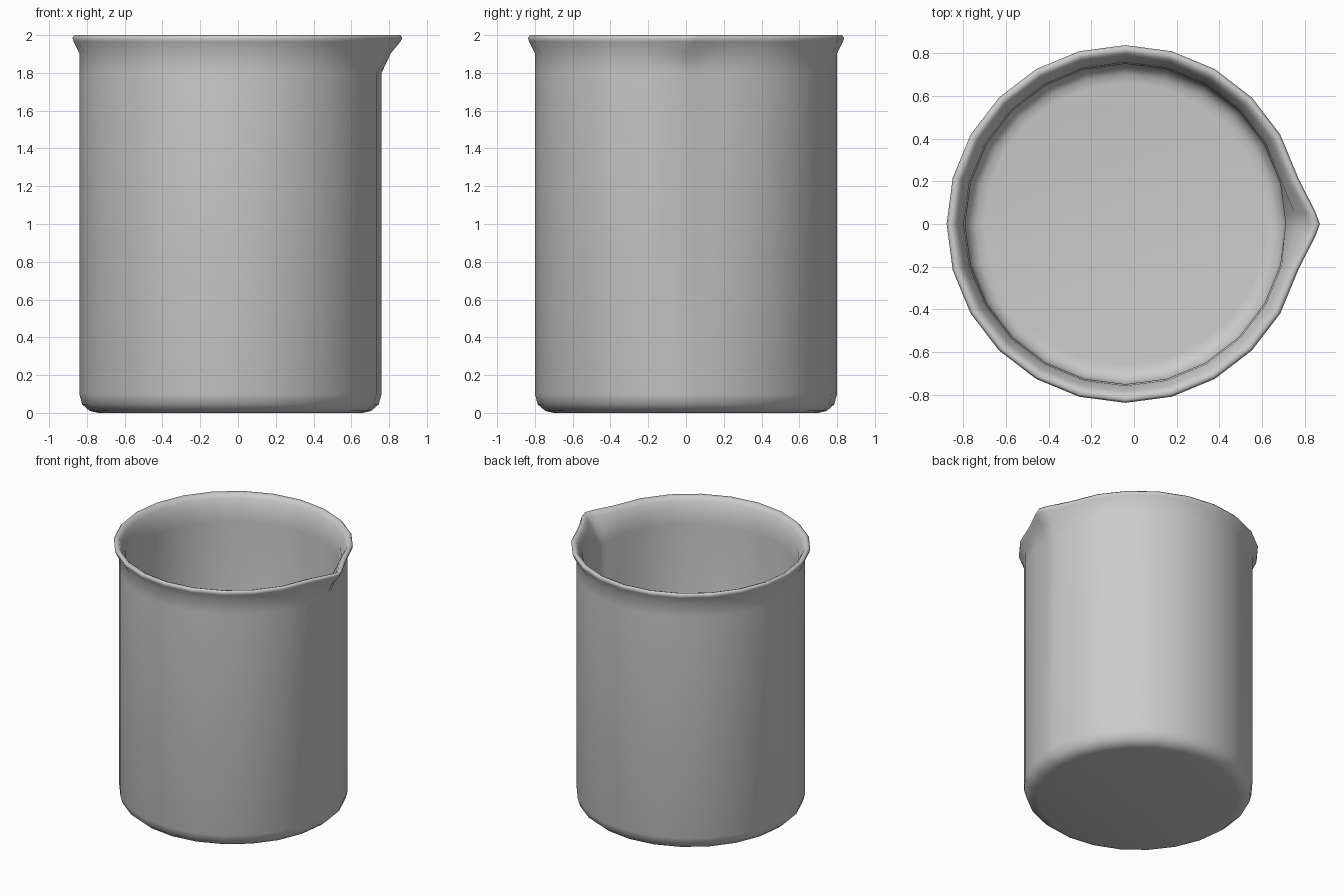
import bpy, bmesh
from math import cos, sin, radians

if "Cube" in bpy.data.objects:
    bpy.data.objects.remove(bpy.data.objects["Cube"])

CX = -0.04  # cup axis; the spout shifts the overall centre

# Wall profile: radius, height, spout push-out
profile = [
    (0.70, 0.0, 0), (0.745, 0.01, 0), (0.785, 0.045, 0), (0.80, 0.10, 0),
    (0.80, 1.80, 0), (0.80, 1.905, 0.05), (0.83, 1.965, 0.07),
    (0.837, 1.985, 0.073), (0.825, 2.0, 0.075), (0.80, 1.99, 0.075),
    (0.785, 1.965, 0.07), (0.757, 1.905, 0.05), (0.75, 1.80, 0),
    (0.75, 0.13, 0), (0.735, 0.08, 0), (0.70, 0.055, 0), (0.66, 0.05, 0),
]

# 24 sides, plus a narrow pair of columns beside the spout tip
angles = sorted([i * 15 for i in range(24)] + [3.5, 356.5])


def radius(r, push, a):
    d = min(a, 360 - a)
    if d == 3.5:
        r *= cos(radians(7.5)) / cos(radians(4))
        push *= 0.82
    elif d >= 15:
        push = 0
    return r + push


bm = bmesh.new()
rings = []
for r, z, push in profile:
    ring = []
    for a in angles:
        rr = radius(r, push, a)
        t = radians(a)
        ring.append(bm.verts.new((CX + rr * cos(t), rr * sin(t), z)))
    rings.append(ring)

# Walls and rim
n = len(angles)
for lo, hi in zip(rings, rings[1:]):
    for i in range(n):
        j = (i + 1) % n
        bm.faces.new((lo[i], lo[j], hi[j], hi[i]))

# Underside and inner floor
bm.faces.new(rings[0][::-1])
bm.faces.new(rings[-1])
bmesh.ops.recalc_face_normals(bm, faces=bm.faces)
for f in bm.faces:
    f.smooth = True

mesh = bpy.data.meshes.new("beaker")
bm.to_mesh(mesh)
bm.free()
beaker = bpy.data.objects.new("beaker", mesh)
bpy.context.collection.objects.link(beaker)
